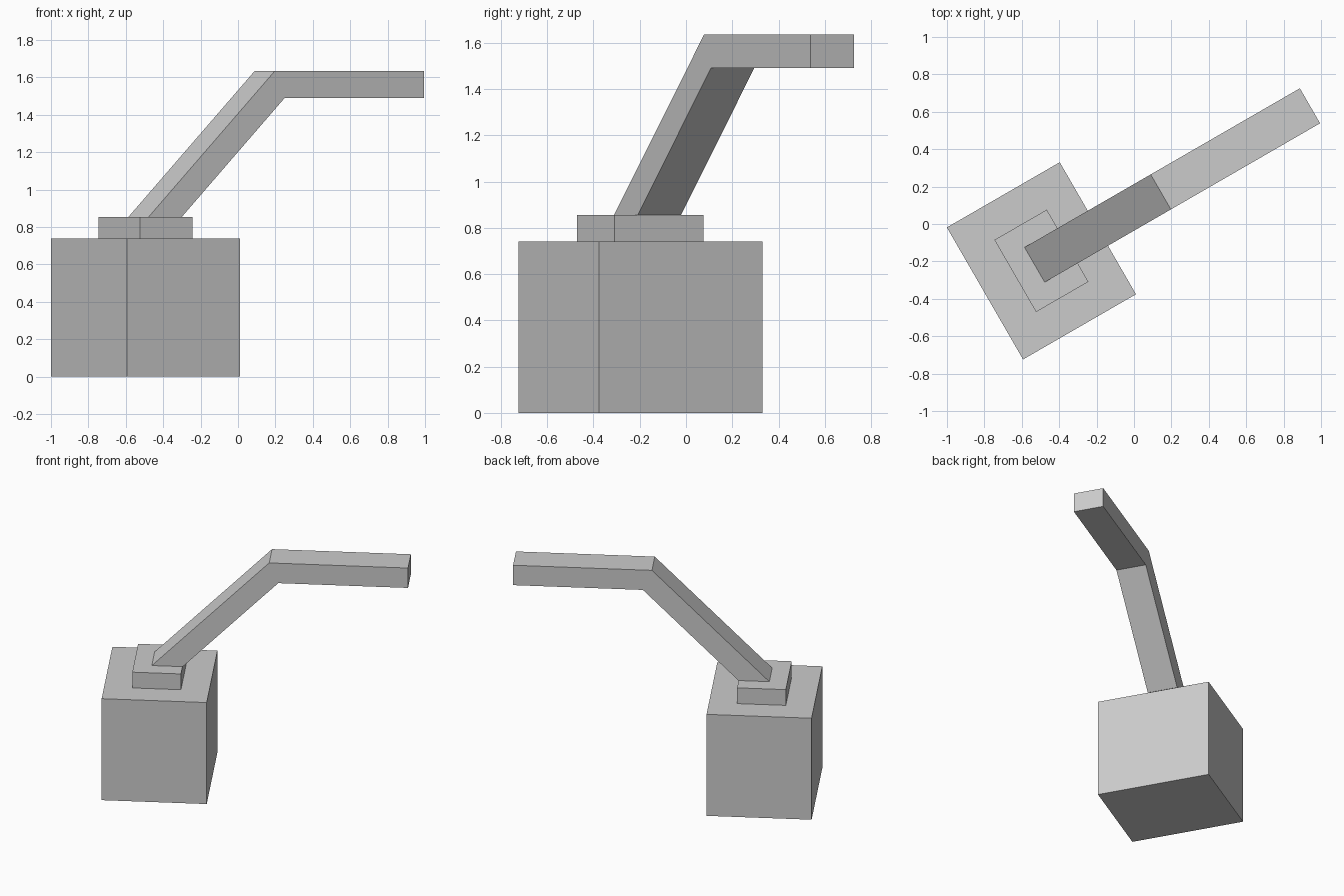
import bpy
import bmesh
from math import radians
from mathutils import Matrix

cube = bpy.data.objects.get("Cube")
if cube:
    bpy.data.objects.remove(cube, do_unlink=True)

GREY = (0.6, 0.6, 0.6, 1.0)
grey = bpy.data.materials.new("plain grey")
grey.use_nodes = True
grey.diffuse_color = GREY
grey.node_tree.nodes["Principled BSDF"].inputs["Base Color"].default_value = GREY

# Every part shares the turned frame centred on the base block
FRAME = Matrix.Translation((-0.495, -0.197, 0)) @ Matrix.Rotation(radians(30), 4, "Z")


def extruded(name, profile, width):
    """Extrude a side profile of (length, height) points evenly across its width."""
    bm = bmesh.new()
    face = bm.faces.new([bm.verts.new((u, -width / 2, z)) for u, z in profile])
    side = bmesh.ops.extrude_face_region(bm, geom=[face])["geom"]
    bmesh.ops.translate(bm, vec=(0, width, 0),
                        verts=[v for v in side if isinstance(v, bmesh.types.BMVert)])
    bmesh.ops.recalc_face_normals(bm, faces=bm.faces)
    mesh = bpy.data.meshes.new(name)
    bm.to_mesh(mesh)
    bm.free()
    mesh.materials.append(grey)
    obj = bpy.data.objects.new(name, mesh)
    obj.matrix_world = FRAME
    bpy.context.collection.objects.link(obj)


def block(name, length, width, bottom, top):
    h = length / 2
    extruded(name, [(-h, bottom), (h, bottom), (h, top), (-h, top)], width)


block("base_block", 0.697, 0.815, 0, 0.74)
block("mounting_plate", 0.323, 0.445, 0.74, 0.855)

# Sloping arm with a mitred bend into a level end
extruded("bent_arm", [(-0.042, 0.855), (0.163, 0.855), (0.797, 1.49),
                      (1.658, 1.49), (1.658, 1.635), (0.737, 1.635)], 0.216)
